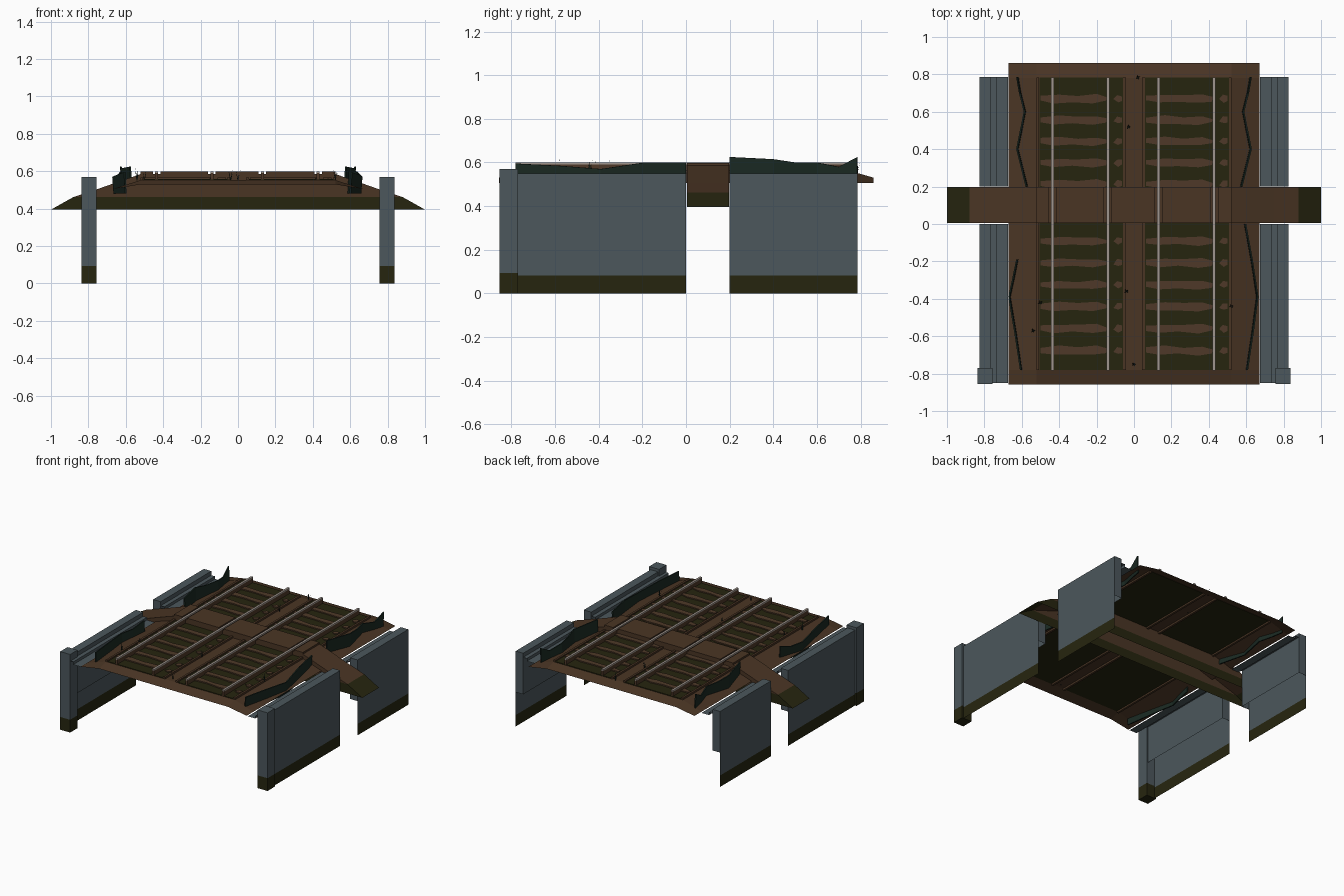
import bpy, bmesh, math, random
from mathutils import Vector

if "Cube" in bpy.data.objects:
    bpy.data.objects.remove(bpy.data.objects["Cube"])
random.seed(3)


def mat(name, r, g, b):
    m = bpy.data.materials.new(name)
    lin = [((c / 255 + 0.055) / 1.055) ** 2.4 for c in (r, g, b)]
    m.diffuse_color = (*lin, 1)
    m.use_nodes = True
    m.node_tree.nodes["Principled BSDF"].inputs["Base Color"].default_value = m.diffuse_color
    return m


EARTH = mat("earth_brown", 74, 53, 36)
WOOD = mat("sleeper_brown", 78, 57, 40)
MOSS = mat("moss_olive", 38, 37, 15)
STONE = mat("stone_grey", 76, 87, 92)
LEAF = mat("dark_leaf", 26, 41, 34)
STEEL = mat("rail_steel", 160, 150, 142)


def make(name, verts, faces, mats, moss_z=None, mirror=False, thick=0):
    """Mesh object; faces below moss_z get the second material."""
    me = bpy.data.meshes.new(name)
    bm = bmesh.new()
    vs = [bm.verts.new(v) for v in verts]
    for f in faces:
        bm.faces.new([vs[i] for i in f])
    if moss_z is not None:
        bmesh.ops.bisect_plane(bm, geom=bm.verts[:] + bm.edges[:] + bm.faces[:],
                               plane_co=(0, 0, moss_z), plane_no=(0, 0, 1))
        for f in bm.faces:
            f.material_index = int(f.calc_center_median().z < moss_z)
    bmesh.ops.recalc_face_normals(bm, faces=bm.faces[:])
    bm.to_mesh(me)
    bm.free()
    for m in mats:
        me.materials.append(m)
    ob = bpy.data.objects.new(name, me)
    bpy.context.collection.objects.link(ob)
    if thick:
        s = ob.modifiers.new("thickness", "SOLIDIFY")
        s.thickness, s.offset = thick, 0
    if mirror:
        ob.modifiers.new("mirror", "MIRROR")
    return ob


def prism(pts, z0, z1):
    """Verts and faces of an upright prism over an xy outline."""
    n = len(pts)
    v = [(x, y, z) for z in (z0, z1) for x, y in pts]
    f = [tuple(range(n)), tuple(range(n, 2 * n))]
    f += [(i, (i + 1) % n, n + (i + 1) % n, n + i) for i in range(n)]
    return v, f


def box(name, x0, x1, y0, y1, z0, z1, mats, **kw):
    return make(name, *prism([(x0, y0), (x1, y0), (x1, y1), (x0, y1)], z0, z1), mats, **kw)


def join(parts):
    V, F = [], []
    for v, f in parts:
        F += [tuple(i + len(V) for i in q) for q in f]
        V += v
    return V, F


# Stone side walls: outer skin, coping, short inner skin, ledge and end caps
def wall(name, y0, y1):
    skin = [(.825, 0), (.825, .55), (.765, .55), (.765, .25)]
    ledge = [(.765, .52), (.735, .52), (.735, .5), (.675, .5)]
    V, F = [], []
    for path in (skin, ledge):
        b, n = len(V), len(path)
        V += [(x, y, z) for y in (y0, y1) for x, z in path]
        F += [(b + i, b + i + 1, b + n + i + 1, b + n + i) for i in range(n - 1)]
    for y in (y0, y1):
        b = len(V)
        V += [(.765, y, .25), (.825, y, .25), (.825, y, .55), (.765, y, .55)]
        F.append((b, b + 1, b + 2, b + 3))
    make(name, V, F, [STONE, MOSS], moss_z=.083, mirror=True)


wall("front_wall", -.85, 0)
wall("back_wall", .2, .785)
box("wall_pillar", .757, .837, -.855, -.77, 0, .57, [STONE, MOSS], moss_z=.093, mirror=True)

# Raised track bed, an open sheet falling away at its edges
xs = [-.67, -.52, .52, .67]
ys = [-.857, -.78, .78, .86]
V = []
for j, y in enumerate(ys):
    for i, x in enumerate(xs):
        side, end = i in (0, 3), j in (0, 3)
        V.append((x, y, .505 if side else (.53 if end else .553)))
F = [(j * 4 + i, j * 4 + i + 1, j * 4 + i + 5, j * 4 + i + 4) for j in range(3) for i in range(3)]
make("track_bed", V, F, [EARTH])

# Ramped road crossing, open underneath, mossy at the foot
half = [(1, .395), (.88, .462), (.75, .505), (.6, .558), (.52, .585)]
top = [(-x, z) for x, z in half] + half[::-1]
n = len(top)
V = [(x, y, z) for y in (.005, .198) for x, z in top]
F = [(i, i + 1, n + i + 1, n + i) for i in range(n - 1)]
F += [tuple(range(n)), tuple(range(n, 2 * n))]
make("road_crossing", V, F, [EARTH, MOSS], moss_z=.462)

# Crossing panels between the rails
for a, b in [(-.52, -.455), (-.415, -.16), (-.12, .11), (.15, .41), (.45, .52)]:
    box("crossing_panel", a, b, .005, .198, .583, .598, [EARTH])


# Two tracks: mossy ballast, sleepers, kerbs and rails
def tongue(y):
    """Wavy sleeper outline, plus a small blob beyond the inner rail."""
    out = [(-.5, -.012), (-.43, -.024), (-.33, -.019), (-.22, -.025), (-.15, -.014),
           (-.14, .006), (-.2, .022), (-.3, .016), (-.4, .022), (-.5, .014)]
    blob = [(-.11, -.006), (-.085, -.02), (-.065, -.012), (-.065, .014), (-.09, .018)]
    return [[(x, y + d + random.uniform(-.004, .004)) for x, d in o] for o in (out, blob)]


def shift(vf, dx):
    return [(x + dx, y, z) for x, y, z in vf[0]], vf[1]


rows = [-.09 - .117 * k for k in range(6)] + [.215 + .114 * k for k in range(5)]
for label, dx in (("left", 0), ("right", .565)):
    for y0, y1 in ((-.78, .005), (.198, .782)):
        box(label + "_ballast", -.505 + dx, -.05 + dx, y0, y1, .55, .558, [MOSS])
        for x in (-.522, -.058):
            box(label + "_kerb", x + dx, x + .015 + dx, y0, y1, .54, .566, [EARTH])
    parts = [shift(prism(o, .555, .566), dx) for y in rows for o in tongue(y)]
    make(label + "_sleepers", *join(parts), [WOOD])
    for x in (-.435, -.138):
        box(label + "_rail", x - .008 + dx, x + .008 + dx, -.782, .782, .555, .59, [WOOD])
        box(label + "_rail_head", x - .008 + dx, x + .008 + dx, -.782, .782, .59, .6, [STEEL])


# Overgrown hedge strips zigzagging along the verges
def hedge(name, pts, low, highs):
    V, F = [], []
    for k, (x, y) in enumerate(pts):
        V += [(x, y, low), (x * 1.01, y, highs[k])]
    for k in range(len(pts) - 1):
        F.append((2 * k, 2 * k + 2, 2 * k + 3, 2 * k + 1))
    make(name, V, F, [LEAF], thick=.008)


for s in (-1, 1):
    hedge("back_hedge", [(s * .62, .785), (s * .605, .7), (s * .58, .6), (s * .6, .5),
                         (s * .62, .4), (s * .57, .2)], .5, [.625, .58, .6, .6, .615, .625])
hedge("front_left_hedge", [(-.62, -.19), (-.64, -.29), (-.662, -.39), (-.63, -.58), (-.6, -.78)],
      .48, [.6, .57, .57, .585, .595])
hedge("front_right_hedge", [(.59, 0), (.625, -.19), (.655, -.39), (.63, -.58), (.6, -.78)],
      .48, [.6, .6, .57, .585, .595])

# Small weeds
parts = []
for x, y in [(.02, .785), (-.03, .52), (-.04, -.36), (0, -.75), (-.54, -.57), (-.5, -.42), (.52, -.44)]:
    for k in range(4):
        a = k * 1.6 + random.random()
        r = Vector((math.cos(a), math.sin(a), 0))
        c = Vector((x, y, .55))
        side = Vector((-r.y, r.x, 0)) * .004
        tip = c + r * .014 + Vector((0, 0, random.uniform(.035, .07)))
        parts.append(([tuple(c - side), tuple(c + side), tuple(tip)], [(0, 1, 2)]))
make("weeds", *join(parts), [LEAF])
